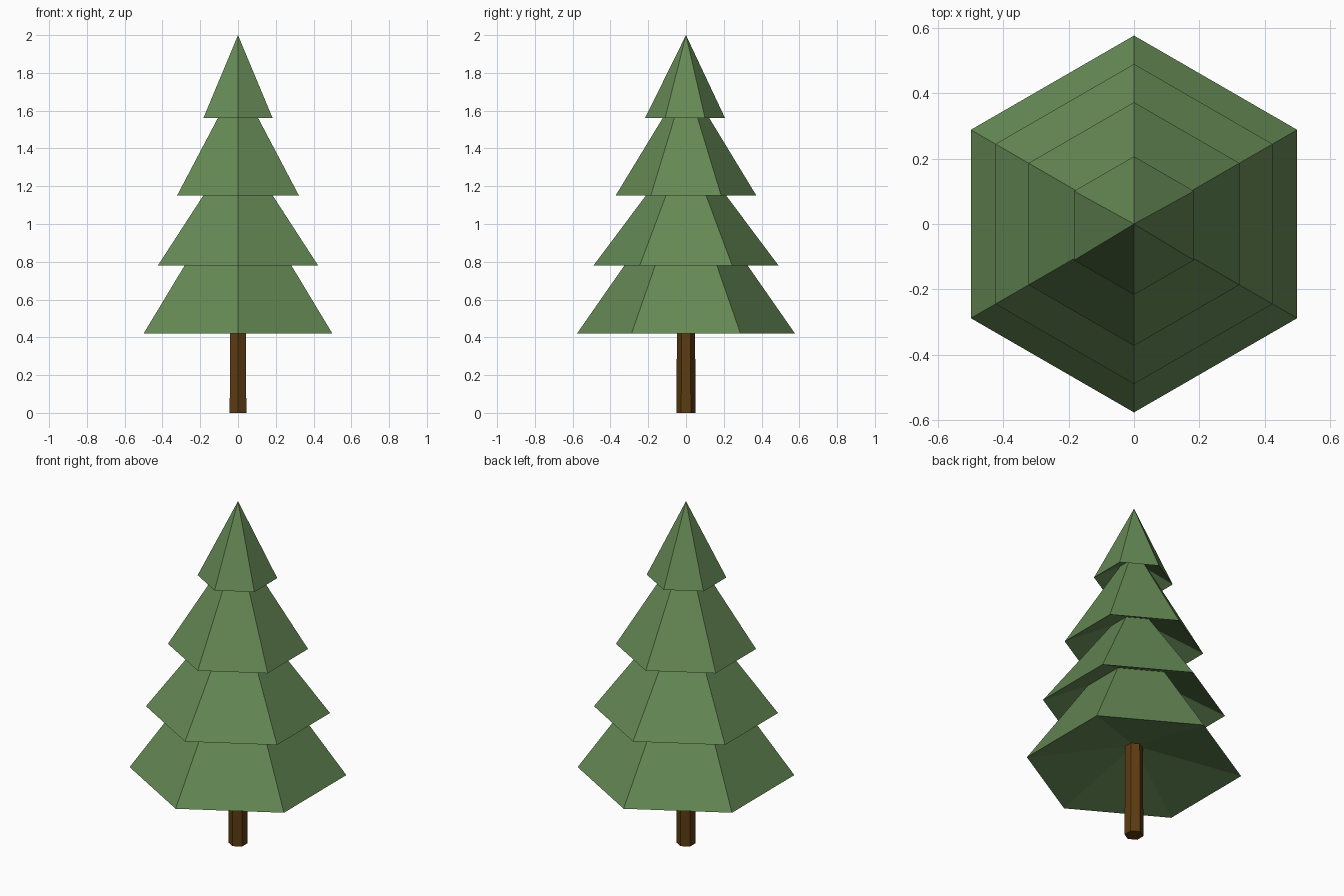
import bpy, bmesh, math

if "Cube" in bpy.data.objects:
    bpy.data.objects.remove(bpy.data.objects["Cube"])


def material(name, rgb):
    m = bpy.data.materials.new(name)
    m.diffuse_color = (*rgb, 1)
    m.use_nodes = True
    m.node_tree.nodes["Principled BSDF"].inputs["Base Color"].default_value = m.diffuse_color
    return m


def hex_lathe(name, profile, mat, y=0.0):
    """Six-sided revolve of (radius, z) points, corners facing front and back."""
    bm = bmesh.new()
    rings = []
    for r, z in profile:
        if r == 0:
            rings.append([bm.verts.new((0, 0, z))] * 6)
        else:
            rings.append([bm.verts.new((r * math.sin(k * math.pi / 3),
                                        r * math.cos(k * math.pi / 3) + y, z))
                          for k in range(6)])
    for a, b in zip(rings, rings[1:]):
        for k in range(6):
            j = (k + 1) % 6
            bm.faces.new(dict.fromkeys((a[k], a[j], b[j], b[k])))
    bmesh.ops.recalc_face_normals(bm, faces=bm.faces)
    # Open shells: make sure the upper slope (last face) points outward
    bm.faces.ensure_lookup_table()
    last = bm.faces[-1]
    if last.normal.dot(last.calc_center_median() * 1) < 0 or last.normal.z < -0.01:
        bmesh.ops.reverse_faces(bm, faces=bm.faces)
    me = bpy.data.meshes.new(name)
    bm.to_mesh(me)
    bm.free()
    me.materials.append(mat)
    ob = bpy.data.objects.new(name, me)
    bpy.context.collection.objects.link(ob)
    return ob


green = material("needles", (0.13, 0.25, 0.09))
brown = material("bark", (0.11, 0.045, 0.006))

# Trunk: slim hexagonal post, closed at the foot
hex_lathe("trunk", [(0, 0), (0.051, 0), (0.047, 0.56)], brown)

# Foliage tiers: recessed underside, rim, then slope up into the next tier
inner = [(0.046, 0.54), (0.25, 0.89), (0.123, 1.27), (0.075, 1.64), (0, 2.0)]
rims = [(0.577, 0.42), (0.49, 0.78), (0.373, 1.15), (0.212, 1.56)]
for i, rim in enumerate(rims):
    hex_lathe(f"foliage_tier_{i + 1}", [inner[i], rim, inner[i + 1]], green,
              y=-0.005 if i == 3 else 0)
